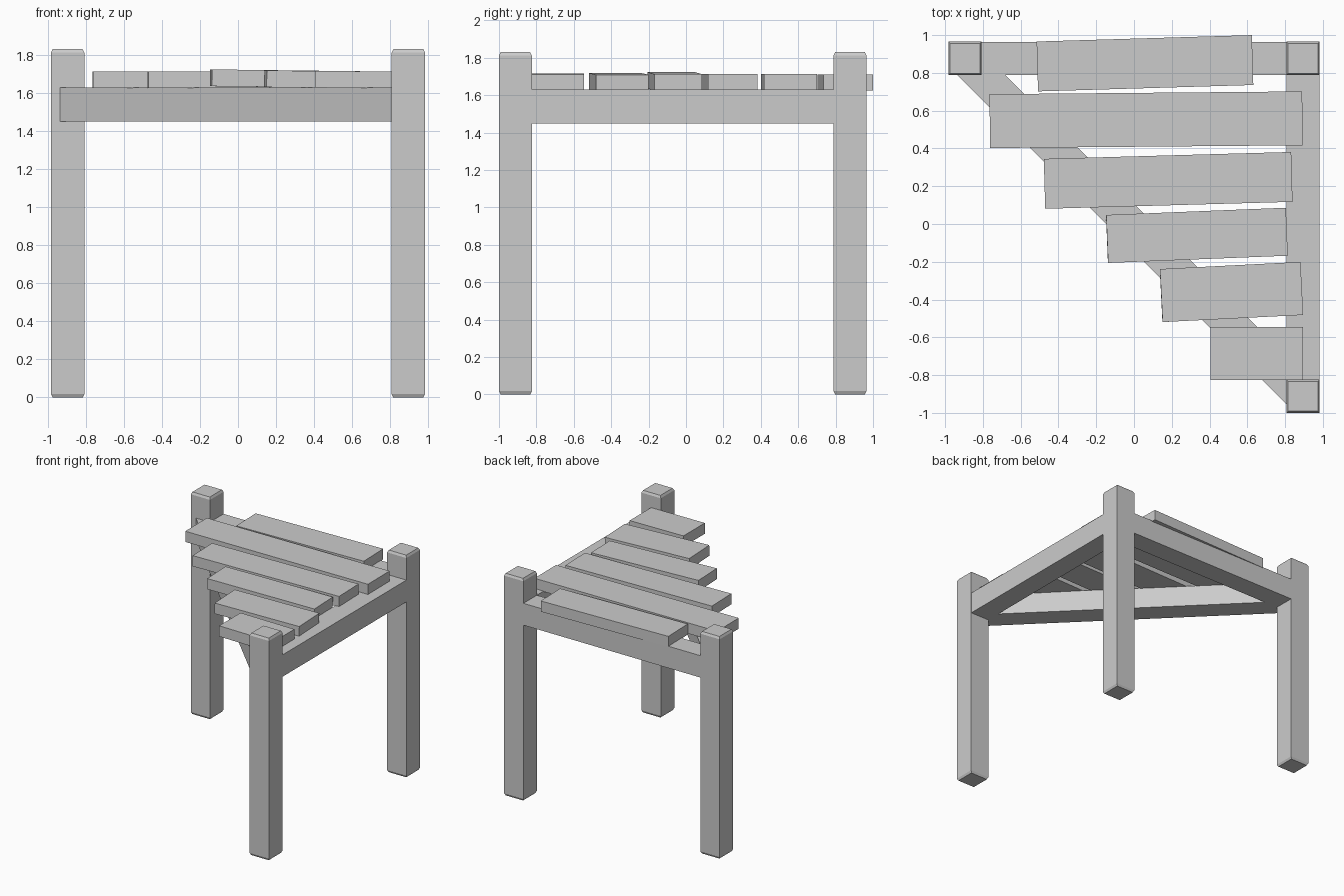
import bpy, bmesh
from math import radians, sqrt
from mathutils import Euler, Matrix

if "Cube" in bpy.data.objects:
    bpy.data.objects.remove(bpy.data.objects["Cube"])


def finish(name, bm):
    bmesh.ops.recalc_face_normals(bm, faces=bm.faces)
    me = bpy.data.meshes.new(name)
    bm.to_mesh(me)
    bm.free()
    ob = bpy.data.objects.new(name, me)
    bpy.context.collection.objects.link(ob)
    return ob


def box(name, center, size, tilt=0.0, turn=0.0):
    bm = bmesh.new()
    bmesh.ops.create_cube(bm, size=1.0, matrix=Matrix.Diagonal((*size, 1)))
    ob = finish(name, bm)
    ob.location = center
    ob.rotation_euler = Euler((0, radians(tilt), radians(turn)))
    return ob


def post(name, x, y):
    # square post with slightly tapered end caps
    bm = bmesh.new()
    rings = []
    for half, z in ((0.079, 0), (0.088, 0.018), (0.088, 1.812), (0.079, 1.83)):
        rings.append([bm.verts.new((x + sx * half, y + sy * half, z))
                      for sx, sy in ((-1, -1), (1, -1), (1, 1), (-1, 1))])
    for a, b in zip(rings, rings[1:]):
        for i in range(4):
            j = (i + 1) % 4
            bm.faces.new((a[i], a[j], b[j], b[i]))
    bm.faces.new(rings[0])
    bm.faces.new(rings[-1])
    return finish(name, bm)


# Three corner posts
post("back_left_post", -0.895, 0.877)
post("back_right_post", 0.895, 0.877)
post("front_right_post", 0.895, -0.912)

# Triangular frame of beams
box("back_beam", (0, 0.877, 1.54), (1.70, 0.175, 0.18))
box("right_beam", (0.895, -0.017, 1.54), (0.175, 1.70, 0.18))
box("diagonal_beam", (0, -0.02, 1.539), (1.76 * sqrt(2), 0.18, 0.178), turn=-45)

# Loose planks: centre x, y, z, length, width, tilt, turn
planks = [
    (0.058, 0.851, 1.668, 1.14, 0.264, 0.0, 1.7),
    (0.064, 0.552, 1.670, 1.655, 0.285, 0.0, 0.5),
    (0.181, 0.231, 1.670, 1.31, 0.264, 0.0, 1.6),
    (0.333, -0.060, 1.674, 0.952, 0.254, 0.7, 2.3),
    (0.516, -0.360, 1.670, 0.745, 0.281, 0.7, 2.9),
    (0.650, -0.685, 1.670, 0.490, 0.280, 0.5, 0.0),
]
for i, (x, y, z, length, width, tilt, turn) in enumerate(planks, 1):
    box(f"plank_{i}", (x, y, z), (length, width, 0.088), tilt, turn)
